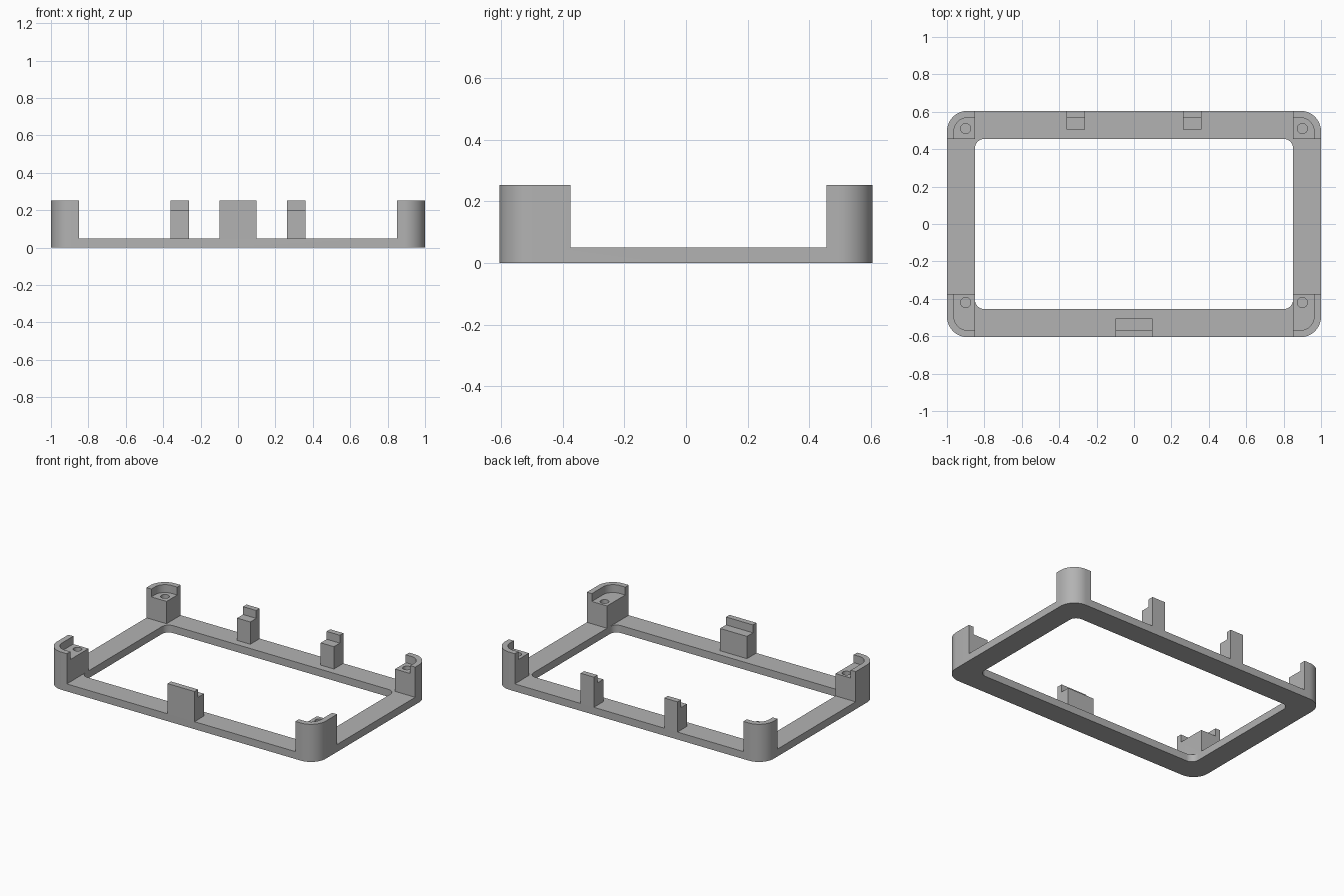
import bpy
import bmesh
from math import cos, sin, pi, radians

cube = bpy.data.objects.get("Cube")
if cube:
    bpy.data.objects.remove(cube, do_unlink=True)

# Overall sizes
HX, HY = 1.0, 0.605           # outer half extents
IX, IY = 0.85, 0.455          # opening half extents
BASE, LEDGE, TOP = 0.05, 0.2, 0.253
WALL = 0.037                  # thickness of the raised lips
OUTER_R, INNER_R = 0.11, 0.05

grey = bpy.data.materials.new("plain grey")
grey.use_nodes = True
grey.diffuse_color = (0.45, 0.45, 0.45, 1)
grey.node_tree.nodes["Principled BSDF"].inputs["Base Color"].default_value = (0.45, 0.45, 0.45, 1)


def prism(name, xs, ys, zs, radius=0, rounded=None, steps=14):
    """Upright prism on a rectangle; 'rounded' lists the (sx, sy) corners to round."""
    x0, x1 = sorted(xs)
    y0, y1 = sorted(ys)
    outline = []
    for i, (sx, sy) in enumerate([(1, 1), (-1, 1), (-1, -1), (1, -1)]):
        cx, cy = (x1 if sx > 0 else x0), (y1 if sy > 0 else y0)
        if radius and (rounded is None or (sx, sy) in rounded):
            for k in range(steps + 1):
                a = (i + k / steps) * pi / 2
                outline.append((cx - sx * radius + radius * cos(a),
                                cy - sy * radius + radius * sin(a)))
        else:
            outline.append((cx, cy))
    bm = bmesh.new()
    face = bm.faces.new([bm.verts.new((x, y, zs[0])) for x, y in outline])
    top = bmesh.ops.extrude_face_region(bm, geom=[face])["geom"]
    bmesh.ops.translate(bm, vec=(0, 0, zs[1] - zs[0]),
                        verts=[g for g in top if isinstance(g, bmesh.types.BMVert)])
    bmesh.ops.recalc_face_normals(bm, faces=bm.faces)
    mesh = bpy.data.meshes.new(name)
    bm.to_mesh(mesh)
    bm.free()
    mesh.materials.append(grey)
    obj = bpy.data.objects.new(name, mesh)
    bpy.context.collection.objects.link(obj)
    return obj


def combine(target, tool, operation):
    """Apply a boolean and discard the tool."""
    tool.hide_render = True
    mod = target.modifiers.new("combine", "BOOLEAN")
    mod.operation, mod.solver, mod.object = operation, "EXACT", tool
    bpy.context.view_layer.objects.active = target
    bpy.ops.object.modifier_apply(modifier=mod.name)
    bpy.data.objects.remove(tool, do_unlink=True)


# Flat rectangular frame
frame = prism("frame", (-HX, HX), (-HY, HY), (0, BASE), OUTER_R)
combine(frame, prism("opening", (-IX, IX), (-IY, IY), (-1, 1), INNER_R), "DIFFERENCE")

parts = []

# Corner posts: rounded outside, stepped ledge inside, screw hole
for sx in (-1, 1):
    for sy, inner_y, hole_y in ((1, IY, 0.51), (-1, -0.375, -0.42)):
        corner = [(sx, sy)]
        post = prism("corner_post", (sx * IX, sx * HX), (inner_y, sy * HY),
                     (BASE, TOP), OUTER_R, corner)
        pocket = prism("pocket", (sx * (IX - 0.1), sx * (HX - WALL)),
                       (inner_y - sy * 0.1, sy * (HY - WALL)),
                       (LEDGE, 1), OUTER_R - WALL, corner)
        combine(post, pocket, "DIFFERENCE")
        r = 0.027
        hole = prism("screw_hole", (sx * 0.9 - r, sx * 0.9 + r),
                     (hole_y - r, hole_y + r), (0.08, 1), r * 0.999, steps=8)
        combine(post, hole, "DIFFERENCE")
        parts.append(post)

# Stepped supports: two at the back, a wide one at the front
for x0, x1, sy in ((-0.36, -0.262, 1), (0.262, 0.36, 1), (-0.1, 0.1, -1)):
    support = prism("support", (x0, x1), (sy * 0.505, sy * HY), (BASE, TOP))
    step = prism("step", (x0 - 1, x1 + 1), (0, sy * (HY - WALL)), (LEDGE, 1))
    combine(support, step, "DIFFERENCE")
    parts.append(support)

# Join everything into one clean solid
for part in parts:
    combine(frame, part, "UNION")
bm = bmesh.new()
bm.from_mesh(frame.data)
bmesh.ops.remove_doubles(bm, verts=bm.verts, dist=0.0001)
bmesh.ops.dissolve_limit(bm, angle_limit=radians(1), verts=bm.verts, edges=bm.edges)
bm.to_mesh(frame.data)
bm.free()

bpy.ops.object.select_all(action="DESELECT")
frame.select_set(True)
bpy.context.view_layer.objects.active = frame
bpy.ops.object.shade_smooth_by_angle(angle=radians(30))
